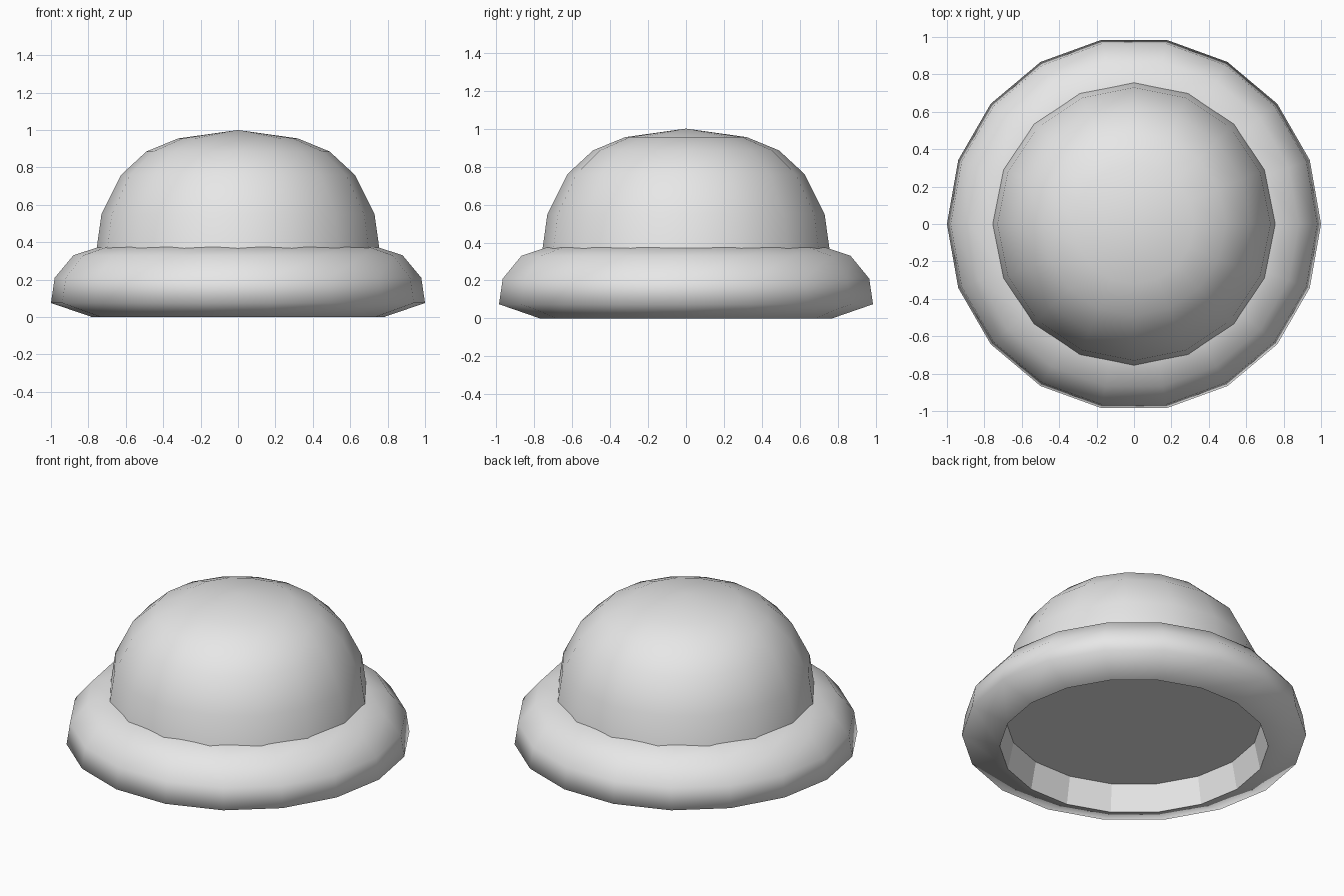
import bpy
import bmesh
from math import cos, sin, tau

cube = bpy.data.objects.get("Cube")
if cube:
    bpy.data.objects.remove(cube, do_unlink=True)

grey = bpy.data.materials.new("light grey")
grey.use_nodes = True
colour = (0.8, 0.8, 0.8, 1)
grey.diffuse_color = colour
grey.node_tree.nodes["Principled BSDF"].inputs["Base Color"].default_value = colour


def lathe(name, profile, sides, flat_bands=()):
    """Spin (radius, height) points about z; listed bands are flat shaded."""
    bm = bmesh.new()
    rings = []
    for r, z in profile:
        if r == 0:
            rings.append([bm.verts.new((0, 0, z))] * sides)
        else:
            rings.append([bm.verts.new((r * cos(tau * i / sides), r * sin(tau * i / sides), z))
                          for i in range(sides)])
    for band, (a, b) in enumerate(zip(rings, rings[1:])):
        for i in range(sides):
            j = (i + 1) % sides
            corners = list(dict.fromkeys((a[i], a[j], b[j], b[i])))
            face = bm.faces.new(corners)
            face.smooth = band not in flat_bands
    mesh = bpy.data.meshes.new(name)
    bm.to_mesh(mesh)
    bm.free()
    mesh.materials.append(grey)
    obj = bpy.data.objects.new(name, mesh)
    bpy.context.collection.objects.link(obj)
    return obj


# Rounded brim: recessed underside, flat inner wall, outer roll, top tucked into the dome
lathe("brim", [(0, 0.17), (0.745, 0.17), (0.78, 0), (1, 0.075), (0.98, 0.21),
               (0.88, 0.33), (0.75, 0.373), (0.6, 0.39)], 18, flat_bands=(1,))

# Domed crown
lathe("crown", [(0.765, 0.3), (0.73, 0.55), (0.625, 0.76), (0.49, 0.885),
                (0.32, 0.955), (0, 1)], 16)
